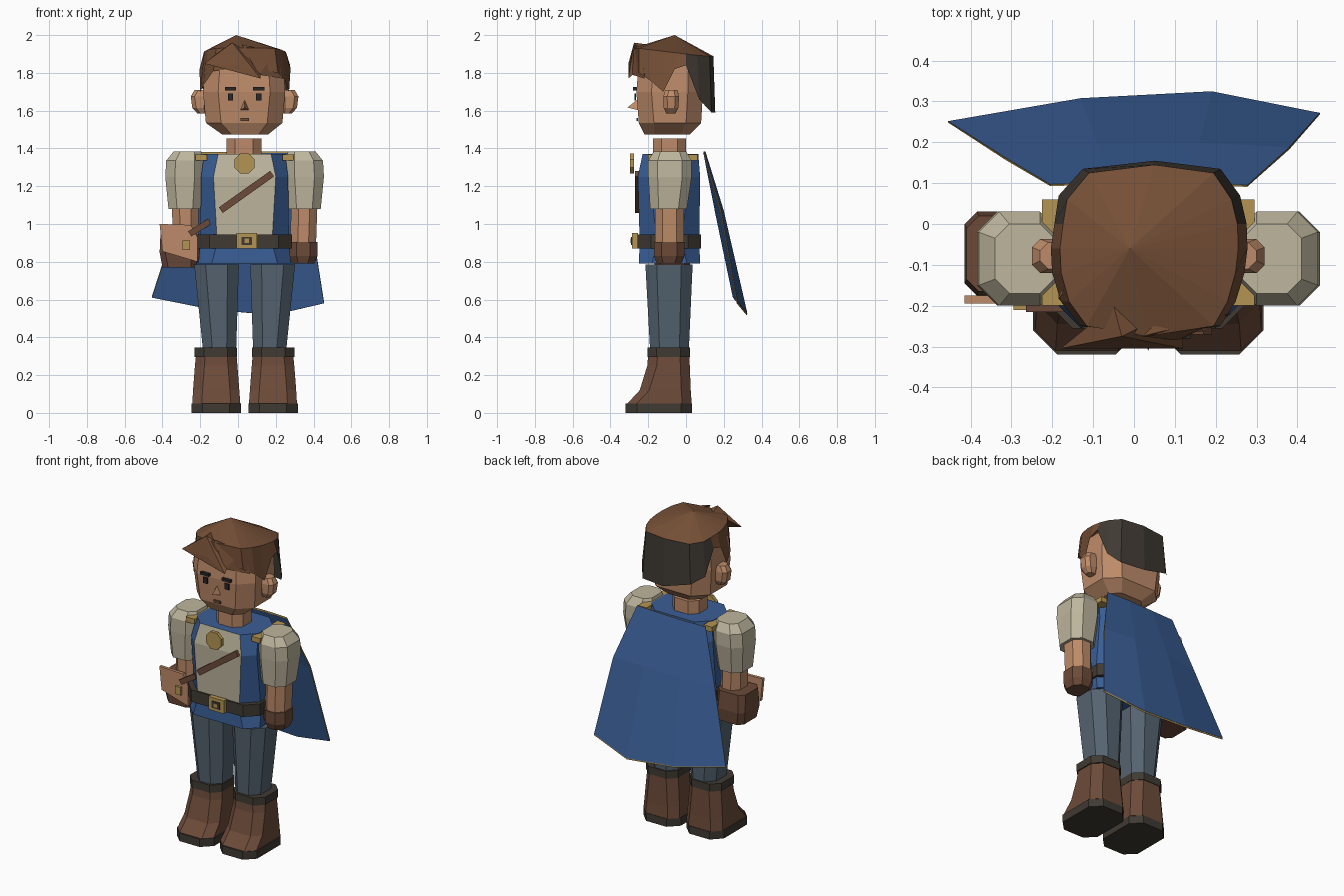
import bpy, bmesh, math
from mathutils import Vector, Matrix

CX = 0.035  # body mirror plane


def material(name, r, g, b):
    m = bpy.data.materials.new(name)
    m.diffuse_color = (*[(c / 255) ** 2.2 for c in (r, g, b)], 1)
    return m


skin = material("skin", 188, 138, 105)
hair = material("hair brown", 116, 80, 57)
leather = material("leather brown", 108, 76, 60)
dark = material("dark leather", 66, 60, 54)
cream = material("cream cloth", 188, 180, 156)
blue = material("blue cloth", 60, 94, 148)
gold = material("gold trim", 178, 148, 84)
grey = material("grey trousers", 86, 100, 112)
black = material("eye black", 45, 42, 42)


def finish(bm, name, *mats, fix=True):
    if fix:
        bmesh.ops.recalc_face_normals(bm, faces=bm.faces)
    me = bpy.data.meshes.new(name)
    bm.to_mesh(me)
    bm.free()
    for m in mats:
        me.materials.append(m)
    ob = bpy.data.objects.new(name, me)
    bpy.context.collection.objects.link(ob)
    return ob


def flip(x):
    return 2 * CX - x


def loft(name, sections, *mats, rule=None, both=False):
    """Stack of chamfered rectangles: (z, x0, x1, y0, y1, chamfer)."""
    for mirrored in ([False, True] if both else [False]):
        bm = bmesh.new()
        rings = []
        for z, x0, x1, y0, y1, c in sections:
            if mirrored:
                x0, x1 = flip(x1), flip(x0)
            pts = [(x0 + c, y0), (x1 - c, y0), (x1, y0 + c), (x1, y1 - c),
                   (x1 - c, y1), (x0 + c, y1), (x0, y1 - c), (x0, y0 + c)]
            rings.append([bm.verts.new((x, y, z)) for x, y in pts])
        for a, b in zip(rings, rings[1:]):
            for i in range(8):
                j = (i + 1) % 8
                bm.faces.new((a[i], a[j], b[j], b[i]))
        bm.faces.new(rings[0][::-1])
        bm.faces.new(rings[-1])
        bmesh.ops.recalc_face_normals(bm, faces=bm.faces)
        if rule:
            for f in bm.faces:
                f.material_index = rule(f)
        finish(bm, name + ("_mirrored" if mirrored else ""), *mats)


def box(name, x0, x1, y0, y1, z0, z1, mat, tilt=0, both=False):
    for mirrored in ([False, True] if both else [False]):
        a, b = (flip(x1), flip(x0)) if mirrored else (x0, x1)
        bm = bmesh.new()
        bmesh.ops.create_cube(bm, size=1)
        size = Matrix.Diagonal((b - a, y1 - y0, z1 - z0, 1))
        place = Matrix.Translation(((a + b) / 2, (y0 + y1) / 2, (z0 + z1) / 2))
        bm.transform(place @ Matrix.Rotation(-tilt, 4, 'Y') @ size)
        finish(bm, name + ("_mirrored" if mirrored else ""), mat)


def hull(name, pts, mat):
    bm = bmesh.new()
    for p in pts:
        bm.verts.new(p)
    bmesh.ops.convex_hull(bm, input=bm.verts)
    finish(bm, name, mat)


# Legs and boots
loft("trouser_leg", [(0.33, 0.08, 0.255, -0.19, 0.015, 0.05),
                     (0.785, 0.065, 0.302, -0.215, 0.035, 0.06)], grey, both=True)
loft("boot", [(0.05, 0.058, 0.312, -0.31, 0.03, 0.05),
              (0.12, 0.063, 0.308, -0.245, 0.025, 0.05),
              (0.25, 0.073, 0.298, -0.205, 0.02, 0.05),
              (0.31, 0.078, 0.292, -0.2, 0.018, 0.05)], leather, both=True)
loft("boot_sole", [(0, 0.055, 0.317, -0.32, 0.033, 0.06),
                   (0.05, 0.055, 0.317, -0.32, 0.033, 0.06)], dark, both=True)
loft("boot_cuff", [(0.297, 0.075, 0.3, -0.205, 0.022, 0.05),
                   (0.345, 0.075, 0.3, -0.205, 0.022, 0.05)], dark, both=True)

# Tunic: cream shirt front between blue vest sides
loft("tunic", [(0.79, -0.21, 0.28, -0.25, 0.075, 0.07),
               (0.9, -0.2, 0.27, -0.245, 0.07, 0.09),
               (1.25, -0.195, 0.265, -0.255, 0.075, 0.065),
               (1.37, -0.18, 0.25, -0.23, 0.065, 0.075)], blue, cream,
     rule=lambda f: int(f.normal.y < -0.9 and f.calc_center_median().z > 0.9))

# Belt and buckle
loft("belt", [(0.87, -0.22, 0.285, -0.256, 0.08, 0.07),
              (0.945, -0.22, 0.285, -0.256, 0.08, 0.07)], dark)
box("buckle", -0.008, 0.1, -0.285, -0.255, 0.87, 0.952, gold)
box("buckle_hole", 0.018, 0.074, -0.291, -0.284, 0.89, 0.932, dark)
box("buckle_pin", 0.034, 0.058, -0.294, -0.29, 0.9, 0.922, gold)

# Chest strap, shoulder trim and medallion
box("chest_strap", -0.122, 0.212, -0.27, -0.25, 1.152, 1.188, leather, tilt=0.62)
box("lower_strap", -0.265, -0.14, -0.215, -0.19, 0.965, 0.997, leather, tilt=0.56)
box("shoulder_trim", 0.235, 0.295, -0.2, 0.06, 1.335, 1.367, gold, both=True)
bm = bmesh.new()
bmesh.ops.create_cone(bm, cap_ends=True, segments=8, radius1=0.058, radius2=0.058, depth=0.022)
bm.transform(Matrix.Translation((CX, -0.285, 1.32)) @ Matrix.Rotation(math.pi / 2, 4, 'X')
             @ Matrix.Rotation(math.pi / 8, 4, 'Z'))
finish(bm, "medallion", gold)

# Arms
loft("sleeve", [(1.08, 0.265, 0.438, -0.19, 0.005, 0.045),
                (1.25, 0.25, 0.455, -0.2, 0.03, 0.05),
                (1.335, 0.25, 0.45, -0.2, 0.03, 0.05),
                (1.385, 0.265, 0.41, -0.17, 0.0, 0.035)], cream, both=True)
loft("forearm", [(0.89, 0.278, 0.413, -0.165, -0.01, 0.04),
                 (1.09, 0.28, 0.42, -0.165, -0.01, 0.04)], skin, both=True)
loft("glove", [(0.79, 0.285, 0.405, -0.155, -0.025, 0.035),
               (0.83, 0.27, 0.42, -0.17, -0.008, 0.04),
               (0.905, 0.27, 0.42, -0.17, -0.008, 0.04)], leather, both=True)

# Hip pouch
loft("pouch", [(0.77, -0.4, -0.22, -0.165, 0.02, 0.03),
               (0.85, -0.415, -0.215, -0.175, 0.03, 0.03),
               (0.96, -0.41, -0.22, -0.165, 0.02, 0.03)], leather)
hull("pouch_flap", [(x, y, z) for y in (-0.195, -0.175) for x, z in
                    ((-0.415, 1.0), (-0.25, 0.995), (-0.215, 0.93), (-0.215, 0.8), (-0.4, 0.855))], skin)
box("pouch_clasp", -0.295, -0.255, -0.21, -0.19, 0.862, 0.912, gold)

# Neck, head and ears
loft("neck", [(1.35, -0.06, 0.125, -0.175, 0, 0.045), (1.453, -0.06, 0.125, -0.175, 0, 0.045)], skin)
loft("head", [(1.475, -0.085, 0.16, -0.22, 0.02, 0.05),
              (1.535, -0.17, 0.235, -0.25, 0.08, 0.08),
              (1.7, -0.185, 0.25, -0.263, 0.09, 0.08),
              (1.85, -0.175, 0.24, -0.25, 0.09, 0.08),
              (1.92, -0.1, 0.17, -0.18, 0.03, 0.06)], skin)
loft("ear", [(1.585, 0.23, 0.285, -0.105, -0.055, 0.015),
             (1.615, 0.23, 0.312, -0.118, -0.04, 0.02),
             (1.675, 0.23, 0.32, -0.12, -0.037, 0.02),
             (1.71, 0.23, 0.3, -0.11, -0.045, 0.02)], skin, both=True)

# Face
box("eye", 0.096, 0.124, -0.272, -0.264, 1.655, 1.692, black, both=True)
box("eyebrow", 0.08, 0.14, -0.28, -0.262, 1.708, 1.724, black, both=True)
box("mouth", 0.012, 0.058, -0.261, -0.253, 1.545, 1.561, leather)
hull("nose", [(CX - 0.024, -0.252, 1.602), (CX + 0.024, -0.252, 1.602),
              (CX, -0.255, 1.66), (CX, -0.31, 1.617)], skin)

# Hair cap: outline x, y at the crown and the height of its lower hem
outline = [(-0.115, 0.125, 1.64), (0.05, 0.145, 1.59), (0.2, 0.125, 1.59), (0.245, 0.06, 1.66),
           (0.26, 0.0, 1.84), (0.262, -0.06, 1.82), (0.255, -0.12, 1.7), (0.235, -0.19, 1.76),
           (0.2, -0.25, 1.8), (0.03, -0.275, 1.83), (-0.12, -0.25, 1.81), (-0.165, -0.19, 1.74),
           (-0.185, -0.12, 1.7), (-0.188, -0.06, 1.82), (-0.18, 0.0, 1.84), (-0.17, 0.06, 1.68)]
bm = bmesh.new()
apex = bm.verts.new((-0.01, -0.06, 2.0))
top = [bm.verts.new((CX + (x - CX) * 0.97, y, 1.9 - 0.12 * min(y, 0.1))) for x, y, z in outline]
hem = [bm.verts.new((CX + (x - CX) * 1.07, y + 0.01 * (y > 0), z)) for x, y, z in outline]
for i in range(len(outline)):
    j = (i + 1) % len(outline)
    bm.faces.new((top[i], top[j], apex))
    f = bm.faces.new((hem[i], hem[j], top[j], top[i]))
    f.material_index = int(f.calc_center_median().y > 0.02)  # dark back panel
finish(bm, "hair_cap", hair, dark)
hull("fringe_sweep", [(-0.18, -0.305, 1.85), (-0.03, -0.275, 1.96), (0.12, -0.305, 1.77),
                      (0.0, -0.3, 1.84), (-0.05, -0.2, 1.95), (0.12, -0.2, 1.87)], hair)
hull("fringe_side", [(0.02, -0.275, 1.95), (0.2, -0.23, 1.91), (0.238, -0.22, 1.77),
                     (0.11, -0.285, 1.79), (0.1, -0.2, 1.92)], hair)

# Cape with gold border
rows = [[(-0.205, 0.095, 1.375), (-0.05, 0.1, 1.375), (0.12, 0.1, 1.38), (0.277, 0.093, 1.38)],
        [(-0.315, 0.16, 1.05), (-0.09, 0.19, 1.06), (0.16, 0.195, 1.07), (0.38, 0.185, 1.06)],
        [(-0.455, 0.25, 0.615), (-0.13, 0.305, 0.55), (0.19, 0.322, 0.523), (0.455, 0.27, 0.585)]]
bm = bmesh.new()
grid = [[bm.verts.new(p) for p in row] for row in rows]
for a, b in zip(grid, grid[1:]):
    for i in range(3):
        bm.faces.new((a[i], b[i], b[i + 1], a[i + 1]))
rim = bmesh.ops.inset_region(bm, faces=bm.faces[:], thickness=0.035, use_boundary=True, use_even_offset=True)
for f in rim["faces"]:
    f.material_index = 1
cape = finish(bm, "cape", blue, gold)
solid = cape.modifiers.new("thickness", 'SOLIDIFY')
solid.thickness = 0.01
solid.offset = 0
